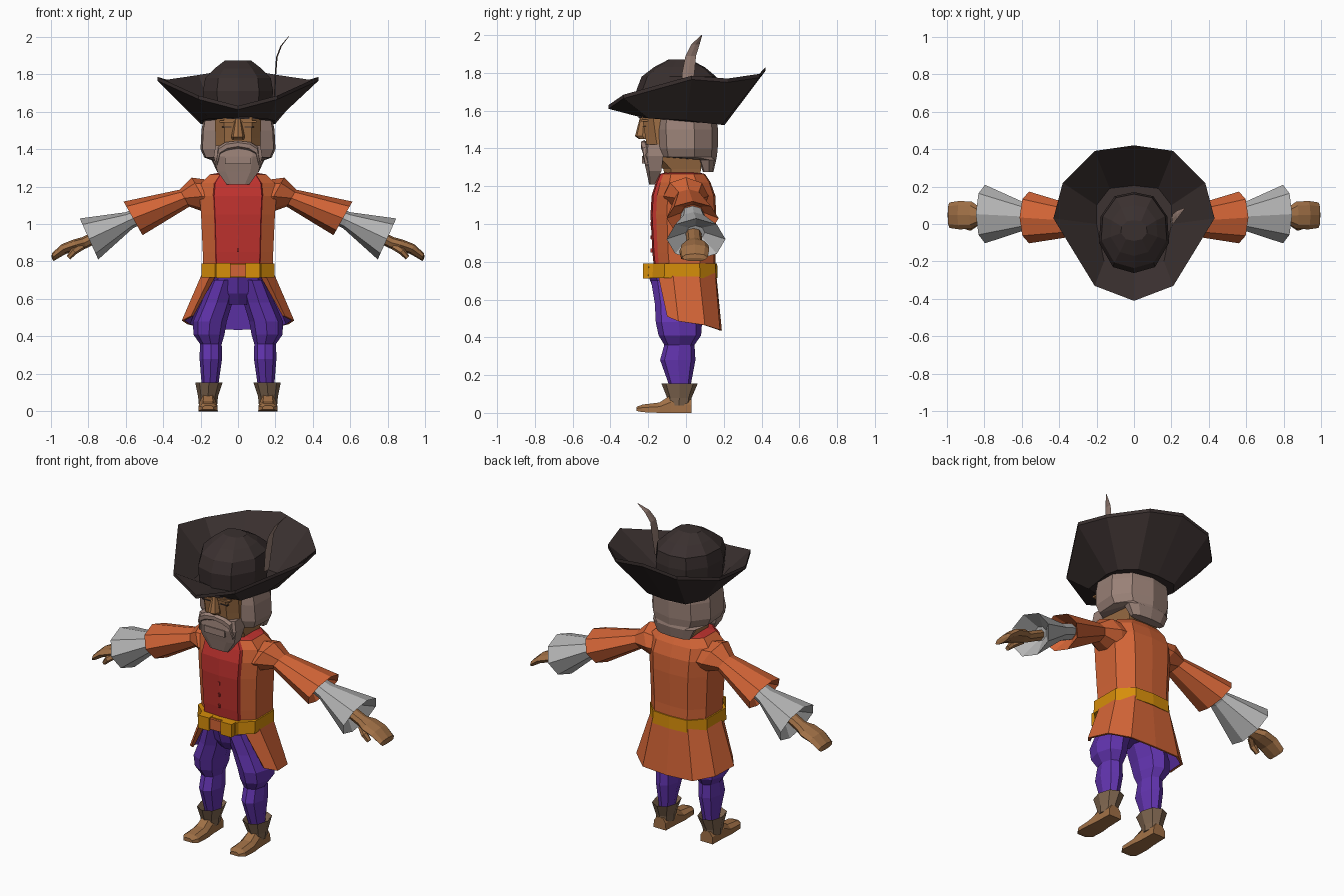
import bpy, bmesh
from mathutils import Vector
from math import cos, sin, pi


def mat(name, r, g, b):
    m = bpy.data.materials.new(name)
    m.diffuse_color = [((c / 255 + 0.055) / 1.055) ** 2.4 for c in (r, g, b)] + [1]
    return m


HAT = mat("dark hat felt", 58, 48, 47)
HAIR = mat("grey brown hair", 154, 129, 119)
SKIN = mat("tan skin", 160, 112, 70)
ORANGE = mat("orange coat cloth", 210, 100, 54)
RED = mat("red vest cloth", 190, 50, 46)
YELLOW = mat("yellow belt", 214, 142, 10)
PURPLE = mat("purple trousers", 98, 52, 175)
GREY = mat("pale grey linen", 180, 180, 180)
BOOT = mat("dark boot leather", 125, 100, 78)


def loft(name, rings, mats, rule=None, mirror=False):
    """Skin closed rings of points; rule(row, column) picks the material."""
    bm = bmesh.new()
    vs = [[bm.verts.new(p) for p in r] for r in rings]
    n = len(rings[0])
    for i in range(len(rings) - 1):
        for j in range(n):
            k = (j + 1) % n
            f = bm.faces.new((vs[i][j], vs[i][k], vs[i + 1][k], vs[i + 1][j]))
            f.material_index = rule(i, j) if rule else 0
    bm.faces.new(vs[0])
    bm.faces.new(vs[-1])
    bmesh.ops.recalc_face_normals(bm, faces=bm.faces)
    me = bpy.data.meshes.new(name)
    bm.to_mesh(me)
    bm.free()
    for m in mats:
        me.materials.append(m)
    ob = bpy.data.objects.new(name, me)
    bpy.context.collection.objects.link(ob)
    if mirror:
        ob.modifiers.new("mirror", 'MIRROR')
    return ob


def both(half):
    """Complete a half outline across x = 0."""
    return list(half) + [(-p[0],) + tuple(p[1:]) for p in reversed(half) if p[0] > 1e-6]


def stack(name, half, rows, mats, rule=None, mirror=False):
    """Horizontal sections; rows are (z, half width, front y, back y, centre x)."""
    rings = []
    for z, w, y0, y1, *cx in rows:
        c = cx[0] if cx else 0
        rings.append([(c + w * x, (y0 + y1) / 2 + (y1 - y0) / 2 * y, z) for x, y in both(half)])
    return loft(name, rings, mats, rule, mirror)


def tube(name, d, rows, m, n=8, mirror=True):
    """Sections square to d; rows are (x, y, z, radius up, radius along y)."""
    u = Vector(d).cross((0, 1, 0)).normalized()
    rings = [[Vector(r[:3]) + u * r[3] * cos(2 * pi * k / n) + Vector((0, r[4] * sin(2 * pi * k / n), 0))
              for k in range(n)] for r in rows]
    return loft(name, rings, [m], mirror=mirror)


def box(name, x0, x1, y0, y1, z0, z1, m, mirror=False):
    return loft(name, [[(x0, y0, z), (x1, y0, z), (x1, y1, z), (x0, y1, z)] for z in (z0, z1)],
                [m], mirror=mirror)


OCT = [(0, -1), (.7, -.75), (1, 0), (.7, .75), (0, 1)]
CROWN = [(0, -1), (.6, -.85), (1, -.25), (.95, .4), (.55, .9), (0, 1)]
TORSO = [(0, -1), (.62, -.95), (.65, -.83), (1, -.5), (1, .5), (.6, .95), (0, 1)]
BACK = [(0, -1), (.6, -1), (.95, -.75), (1, .2), (.65, .8), (0, 1)]
FACE = [(0, -1), (.6, -1), (1, -.6), (1, 1), (0, 1)]

# hat brim: swept up at the sides and back
inner = [(0, -.24, 1.565), (.16, -.2, 1.56), (.2, 0, 1.55), (.2, .1, 1.535), (.13, .19, 1.525), (0, .205, 1.525)]
outer = [(0, -.41, 1.61), (.21, -.33, 1.665), (.43, .03, 1.765), (.38, .22, 1.75), (.21, .39, 1.775), (0, .42, 1.81)]
up = lambda ps, h: [(x, y, z + h) for x, y, z in ps]
loft("hat_brim", [both(r) for r in (inner, outer, up(outer, .02), up(inner, .05))], [HAT])
stack("hat_crown", CROWN, [(1.56, .175, -.25, .16), (1.71, .187, -.262, .17), (1.78, .175, -.235, .16),
                           (1.83, .125, -.17, .1), (1.872, .07, -.09, .02)], [HAT])
tube("feather", (0, 0, 1), [(.195, .0, 1.68, .004, .025), (.2, .012, 1.8, .004, .033), (.207, .025, 1.89, .004, .028),
                            (.23, .05, 1.95, .004, .022), (.27, .083, 2, .002, .003)], HAIR, 4, False)

# head, hair and beard
stack("head", FACE, [(1.2, .08, -.1, .06), (1.29, .1, -.12, .08), (1.36, .12, -.2, .08),
                     (1.46, .12, -.215, .06), (1.58, .125, -.235, .06)], [SKIN])
stack("nose", OCT, [(1.45, .032, -.25, -.19), (1.465, .036, -.27, -.19), (1.56, .016, -.245, -.2)], [SKIN])
box("eye", .035, .085, -.229, -.2, 1.515, 1.52, HAT, True)
box("eyebrow", .025, .1, -.238, -.2, 1.542, 1.552, SKIN, True)
stack("hair", BACK, [(1.58, .18, -.14, .155), (1.5, .195, -.145, .17), (1.4, .2, -.14, .168),
                     (1.355, .18, -.13, .163), (1.34, .14, .065, .16), (1.275, .11, .09, .145)], [HAIR])
stack("beard", FACE, [(1.42, .12, -.222, -.12), (1.36, .13, -.228, -.12), (1.28, .11, -.21, -.13),
                      (1.21, .06, -.195, -.165)], [HAIR])
tube("moustache", (1, 0, -.3), [(-.01, -.222, 1.425, .02, .02), (.06, -.222, 1.415, .023, .02),
                                (.1, -.208, 1.39, .022, .025), (.115, -.195, 1.32, .012, .025)], HAIR, 6)
box("lower_lip", -.07, .07, -.234, -.2, 1.32, 1.36, HAIR)

# coat body with the vest on its front panels and a red collar
stack("coat_body", TORSO, [(.72, .185, -.165, .16), (.85, .188, -.178, .155), (1.05, .197, -.188, .16),
                           (1.15, .205, -.182, .155), (1.22, .195, -.16, .13), (1.265, .15, -.14, .1),
                           (1.275, .09, -.1, .06)],
      [ORANGE, RED], lambda i, j: int(j in (0, 1, 10, 11) or i == 5))
for z in (.86, .93, 1.0):
    box("vest_button", -.006, .006, -.189, -.165, z - .01, z + .01, RED)

# coat skirt: orange outside, purple lining, open at the front
waist = [(.14, -.15), (.19, -.07), (.19, .07), (.12, .155), (0, .16)]
hem = [(.25, -.1, .51), (.3, -.04, .485), (.27, .1, .465), (.17, .18, .44), (0, .19, .435)]
both_w, both_h = [half + [(-p[0],) + p[1:] for p in half[-2::-1]] for half in (waist, hem)]
loft("coat_skirt", [[(a, b, .74), (x, y, z), (x * .95, y * .94, z), (a * .78, b * .82, .74)]
                    for (a, b), (x, y, z) in zip(both_w, both_h)],
     [ORANGE, PURPLE], lambda i, j: int(j == 2))

# belt and buckle
stack("belt", TORSO, [(.715, .195, -.21, .168), (.79, .195, -.205, .165)], [YELLOW])
box("buckle_side", .04, .115, -.228, -.18, .712, .792, YELLOW, True)
box("buckle_centre", -.04, .04, -.218, -.18, .72, .785, ORANGE)

# trousers
stack("trouser_seat", OCT, [(.73, .155, -.2, .12), (.63, .14, -.165, .1), (.57, .08, -.12, .08)], [PURPLE])
stack("trouser_leg", OCT, [(.7, .07, -.185, .09, .075), (.58, .083, -.165, .085, .113), (.48, .09, -.16, .085, .15),
                           (.41, .083, -.145, .08, .155), (.36, .058, -.115, .045, .145),
                           (.28, .06, -.137, .05, .145), (.12, .042, -.08, .02, .15)], [PURPLE], mirror=True)

# boots
stack("boot_cuff", OCT, [(.04, .05, -.1, .025, .16), (.08, .053, -.1, .03, .16), (.155, .073, -.13, .062, .155),
                         (.12, .045, -.09, .03, .155)], [BOOT], mirror=True)
loft("boot_foot", [[(.16 + w * x, y, z0 + h * z) for x, z in
                    ((-1, 0), (1, 0), (.95, .6), (.5, 1), (-.5, 1), (-.95, .6))]
                   for y, w, z0, h in ((.028, .042, 0, .07), (-.08, .045, 0, .095), (-.14, .052, 0, .055),
                                       (-.23, .052, .004, .04), (-.262, .03, .01, .022))],
     [SKIN], mirror=True)

# arms: coat sleeve, linen cuff, hand and thumb
tube("coat_sleeve", (.87, 0, -.49), [(.12, 0, 1.15, .1, .12), (.19, .0, 1.147, .115, .12),
                                     (.285, .015, 1.138, .052, .075), (.56, .035, 1.03, .103, .138),
                                     (.5, .035, 1.06, .05, .06)], ORANGE)
tube("linen_cuff", (.91, 0, -.41), [(.5, .035, 1.055, .045, .06), (.58, .04, 1.02, .047, .072),
                                    (.795, .053, .92, .12, .156), (.72, .05, .955, .04, .05)], GREY)
tube("hand", (.9, 0, -.42), [(.72, .04, .95, .03, .042), (.82, .045, .9, .032, .042), (.865, .047, .888, .032, .072),
                             (.93, .047, .866, .028, .076), (.985, .047, .825, .02, .068),
                             (.99, .047, .812, .01, .055)], SKIN)
tube("thumb", (.7, 0, -.7), [(.83, .02, .885, .022, .025), (.875, -.015, .855, .02, .022),
                             (.905, -.012, .82, .013, .015)], SKIN, 6)
